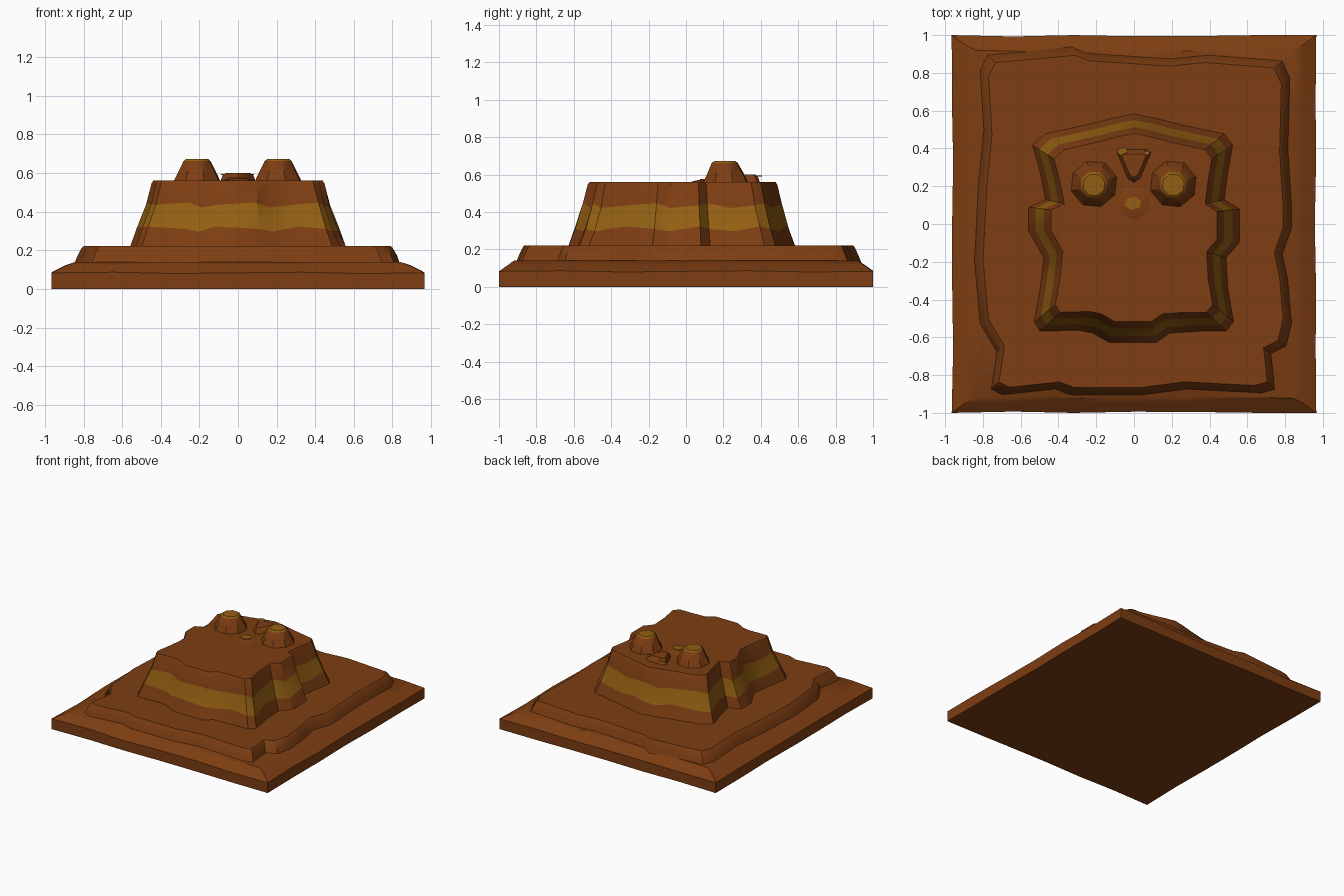
import bpy, bmesh, math
from mathutils import Vector

if "Cube" in bpy.data.objects:
    bpy.data.objects.remove(bpy.data.objects["Cube"])


def material(name, rgb):
    m = bpy.data.materials.new(name)
    m.diffuse_color = (*rgb, 1)
    m.use_nodes = True
    m.node_tree.nodes["Principled BSDF"].inputs["Base Color"].default_value = m.diffuse_color
    return m


BROWN = material("brown rock", (0.205, 0.047, 0.006))
GOLD = material("gold rock", (0.29, 0.115, 0.006))


def loft(name, rings, bands=(), gold_cap=False, bottom=False, angle=35):
    """Skin equal-length rings from bottom to top; bands lists the gold levels."""
    bm = bmesh.new()
    vs = [[bm.verts.new(p) for p in r] for r in rings]
    n = len(vs[0])
    for k in range(len(vs) - 1):
        for i in range(n):
            j = (i + 1) % n
            f = bm.faces.new((vs[k][i], vs[k][j], vs[k + 1][j], vs[k + 1][i]))
            f.material_index = int(k in bands)
    bm.faces.new(vs[-1]).material_index = int(gold_cap)
    if bottom:
        bm.faces.new(vs[0][::-1])
    me = bpy.data.meshes.new(name)
    bm.to_mesh(me)
    bm.free()
    me.materials.append(BROWN)
    me.materials.append(GOLD)
    ob = bpy.data.objects.new(name, me)
    bpy.context.collection.objects.link(ob)
    bpy.ops.object.select_all(action='DESELECT')
    bpy.context.view_layer.objects.active = ob
    ob.select_set(True)
    bpy.ops.object.shade_smooth_by_angle(angle=math.radians(angle))
    return ob


def scaled(outline, sx, sy, z, wave=0.0, phase=0.0):
    return [(x * sx, y * sy, z + wave * math.sin(i * 2.1 + phase))
            for i, (x, y) in enumerate(outline)]


def disc(cx, cy, r, z, n=7, sy=1.0, turn=0.3):
    return [(cx + r * math.cos(turn + 2 * math.pi * i / n),
             cy + r * sy * math.sin(turn + 2 * math.pi * i / n), z) for i in range(n)]


# Ground slab with sloping rim, slightly uneven sides
corners = [Vector(p) for p in ((-0.965, -1), (0.965, -1), (0.965, 1), (-0.965, 1))]
slab = []
for c in range(4):
    for t in range(6):
        p = corners[c].lerp(corners[(c + 1) % 4], t / 6)
        k = 1 if t == 0 else 1 - 0.004 * (1 + math.sin(t * 2.3 + c))
        slab.append((p.x * k, p.y * k))
loft("ground_slab", [scaled(slab, 1, 1, 0),
                     scaled(slab, 1, 1, 0.083, 0.004),
                     scaled(slab, 0.93, 0.95, 0.118, 0.004),
                     scaled(slab, 0.87, 0.92, 0.14)], bottom=True)

# Low terrace
terrace = [(-0.76, -0.88), (-0.70, -0.91), (-0.42, -0.88), (-0.34, -0.91), (0.05, -0.91),
           (0.28, -0.88), (0.68, -0.90), (0.75, -0.88), (0.73, -0.69), (0.81, -0.65),
           (0.84, -0.53), (0.82, -0.3), (0.79, -0.16), (0.84, -0.02), (0.84, 0.1),
           (0.82, 0.4), (0.83, 0.78), (0.79, 0.87), (0.4, 0.90), (0.2, 0.88),
           (-0.25, 0.91), (-0.33, 0.94), (-0.78, 0.90), (-0.82, 0.82), (-0.80, 0.5),
           (-0.83, 0.2), (-0.85, -0.2), (-0.82, -0.53), (-0.73, -0.68)]
loft("terrace", [scaled(terrace, 1, 1, 0.125),
                 scaled(terrace, 0.98, 0.98, 0.17, 0.004),
                 scaled(terrace, 0.955, 0.96, 0.21),
                 scaled(terrace, 0.94, 0.95, 0.222)])

# Mesa with a wavy gold stratum
mesa = [(-0.50, -0.57), (-0.30, -0.565), (-0.22, -0.58), (-0.13, -0.63), (0.12, -0.63),
        (0.19, -0.58), (0.34, -0.57), (0.49, -0.57), (0.53, -0.52), (0.50, -0.35),
        (0.49, -0.18), (0.56, -0.10), (0.56, 0.08), (0.48, 0.13), (0.50, 0.28),
        (0.525, 0.42), (0.48, 0.48), (0.24, 0.53), (0.10, 0.565), (0, 0.585),
        (-0.10, 0.565), (-0.24, 0.53), (-0.47, 0.48), (-0.54, 0.42), (-0.50, 0.28),
        (-0.47, 0.13), (-0.56, 0.09), (-0.56, -0.04), (-0.48, -0.18),
        (-0.50, -0.35), (-0.53, -0.52)]
loft("mesa", [scaled(mesa, 1, 1, 0.215),
              scaled(mesa, 0.93, 0.94, 0.31, 0.015, 1),
              scaled(mesa, 0.85, 0.875, 0.435, 0.015),
              scaled(mesa, 0.80, 0.835, 0.545),
              scaled(mesa, 0.785, 0.82, 0.56)], bands=(1,))

# Twin knobs with gold tops
for side, x in (("left", -0.212), ("right", 0.208)):
    loft(side + "_knob", [disc(x, 0.212, 0.128, 0.555, 8),
                          disc(x, 0.212, 0.105, 0.60, 8),
                          disc(x, 0.207, 0.073, 0.662, 8),
                          disc(x, 0.207, 0.06, 0.672, 8)],
         bands=(2,), gold_cap=True)

# Wedge-shaped ridge behind the knobs
wedge = [(0, -0.09), (0.03, -0.07), (0.085, 0.06), (0.06, 0.075),
         (-0.06, 0.075), (-0.085, 0.06), (-0.03, -0.07)]
loft("ridge_wedge", [[(x * s, 0.315 + y * s, z) for x, y in wedge]
                     for s, z in ((1.08, 0.555), (0.95, 0.585), (0.75, 0.6))])

# Low mound in front of the knobs and small gold patches
loft("low_mound", [disc(0, 0.11, 0.10, 0.557), disc(0, 0.11, 0.045, 0.572)])
for name, x, y, r, z in (("mound_patch", -0.005, 0.11, 0.045, 0.572),
                         ("left_ridge_patch", -0.06, 0.383, 0.03, 0.592),
                         ("right_ridge_patch", 0.068, 0.376, 0.016, 0.592)):
    loft(name, [disc(x, y, r, z - 0.002, 6, 0.8), disc(x, y, r, z + 0.004, 6, 0.8)],
         bands=(0,), gold_cap=True)
